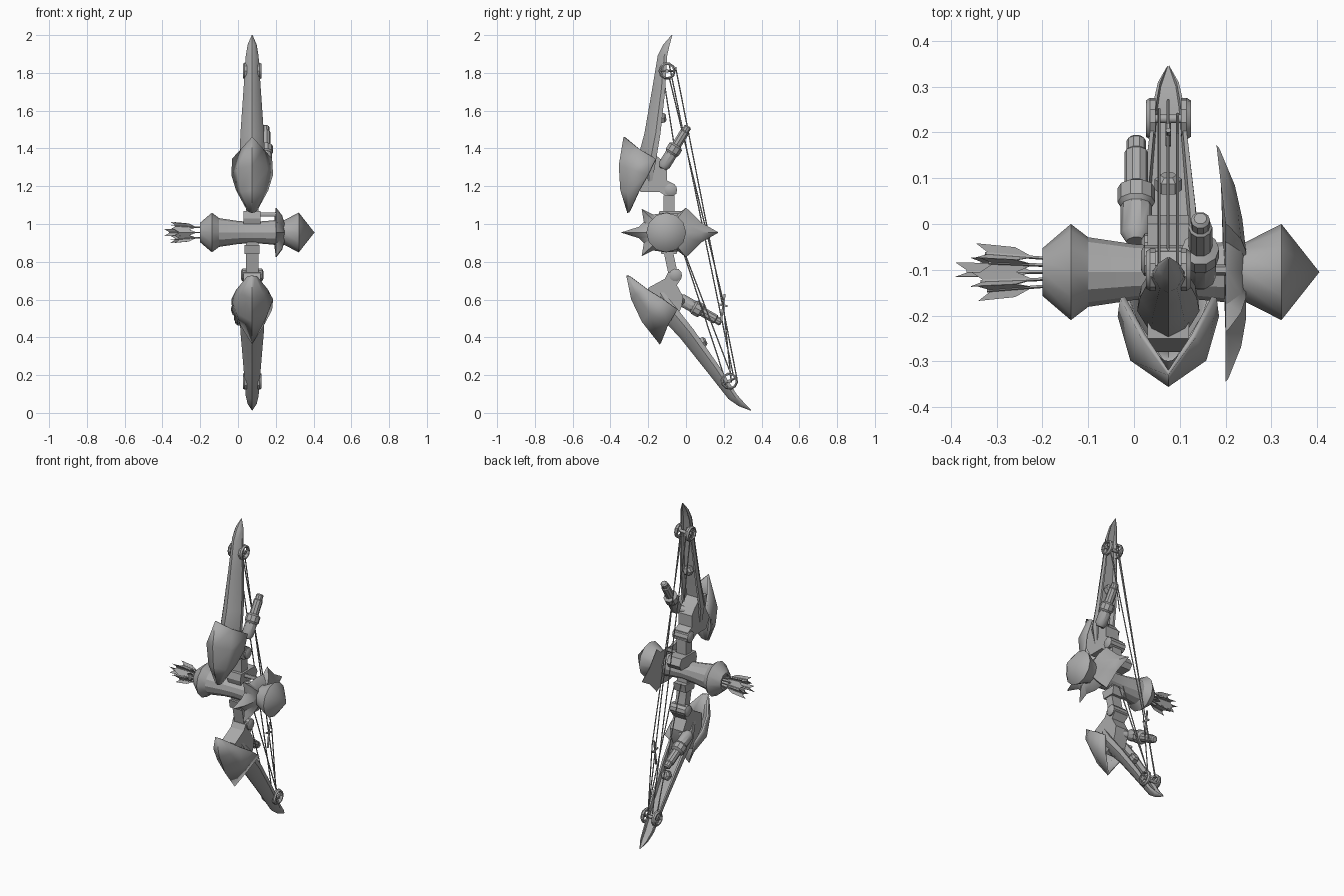
import bpy, bmesh, math, random
from mathutils import Vector, Matrix

if "Cube" in bpy.data.objects:
    bpy.data.objects.remove(bpy.data.objects["Cube"])

random.seed(4)
grey = bpy.data.materials.new("grey")
grey.diffuse_color = (0.4, 0.4, 0.4, 1)
grey.use_nodes = True
grey.node_tree.nodes["Principled BSDF"].inputs["Base Color"].default_value = grey.diffuse_color
I = Matrix.Identity(4)


def build(name, verts, faces, M=I, angle=32):
    """Mesh object from points, cleaned, placed by M, smooth with sharp edges."""
    bm = bmesh.new()
    vs = [bm.verts.new(v) for v in verts]
    for f in faces:
        bm.faces.new([vs[i] for i in f])
    bmesh.ops.remove_doubles(bm, verts=bm.verts, dist=0.0004)
    bmesh.ops.recalc_face_normals(bm, faces=bm.faces)
    bm.transform(M)
    me = bpy.data.meshes.new(name)
    bm.to_mesh(me)
    bm.free()
    me.shade_smooth()
    me.set_sharp_from_angle(angle=math.radians(angle))
    me.materials.append(grey)
    ob = bpy.data.objects.new(name, me)
    bpy.context.collection.objects.link(ob)
    return ob


def loft(name, rings, M=I, caps=True, angle=32):
    """Skin closed rings that all have the same point count."""
    n = len(rings[0])
    verts = [p for r in rings for p in r]
    faces = [(i*n + j, i*n + (j+1) % n, (i+1)*n + (j+1) % n, (i+1)*n + j)
             for i in range(len(rings)-1) for j in range(n)]
    if caps:
        faces += [tuple(range(n)), tuple((len(rings)-1)*n + j for j in range(n))]
    return build(name, verts, faces, M, angle)


def lathe(name, profile, origin, axis, segs=10, M=I, angle=32):
    """Turn (distance, radius) points about an axis."""
    R = Matrix.Translation(origin) @ Vector(axis).to_track_quat('Z', 'Y').to_matrix().to_4x4()
    rings = [[(r*math.cos(2*math.pi*k/segs), r*math.sin(2*math.pi*k/segs), d)
              for k in range(segs)] for d, r in profile]
    closed = profile[0] == profile[-1]
    caps = not closed and profile[0][1] > 0 and profile[-1][1] > 0
    return loft(name, rings, M @ R, caps, angle)


def rod(name, a, b, r, segs=6, M=I):
    d = Vector(b) - Vector(a)
    return lathe(name, [(0, r), (d.length, r)], a, d, segs, M, 60)


def prism(name, outline, x0, x1, M=I):
    """Side outline (y, z) extruded across x."""
    return loft(name, [[(x, y, z) for y, z in outline] for x in (x0, x1)], M, True, 25)


def limb(side, M):
    """One bow limb; the hinge pin is the local origin and the tip points up."""
    # Blade: ridge at the front, hollow channel at the back
    rings = []
    for w, f, b, h in [(0.04, -.16, -.10, .045), (.15, -.18, -.08, .068), (.3, -.14, -.055, .062),
                       (.53, -.10, -.03, .046), (.71, -.07, -.02, .034),
                       (.77, -.04, -.006, .024), (.82, .003, .008, .002)]:
        d = b - f
        half = [(.55*h, f + .2*d), (h, f + .7*d), (.95*h, b), (.75*h, b), (.68*h, b - .3*d)]
        rings.append([(0, f, w)] + [(x, y, w) for x, y in half] +
                     [(-x, y, w) for x, y in reversed(half)])
    loft(side + "_limb_blade", rings, M, True, 35)

    # Curved guard plate wrapping the root of the blade
    cols = [[(0, -.225, -.12), (0, -.262, 0), (0, -.270, .13), (0, -.245, .28)],
            [(.012, -.222, -.116), (.055, -.228, -.01), (.078, -.215, .11), (.055, -.165, .215)],
            [(.02, -.215, -.11), (.08, -.165, 0), (.105, -.12, .08), (.10, -.08, .165)]]
    mir = [[(-x, y, z) for x, y, z in c] for c in cols[:0:-1]]
    grid = mir + cols
    faces = [(4*i + j, 4*i + j + 1, 4*i + j + 5, 4*i + j + 4) for i in range(4) for j in range(3)]
    guard = build(side + "_guard_plate", [p for c in grid for p in c], faces, M, 40)
    sol = guard.modifiers.new("thickness", 'SOLIDIFY')
    sol.thickness = 0.012
    sol.offset = 0

    # Root block and hinge
    prism(side + "_limb_root", [(.02, .03), (.03, -.02), (-.03, -.03), (-.06, -.01), (-.16, -.01),
                                (-.20, .06), (-.17, .2), (-.10, .2), (-.05, .16), (-.02, .12),
                                (-.02, .05)], -.045, .045, M)
    lathe(side + "_hinge_barrel", [(-.06, .02), (-.052, .034), (.052, .034), (.06, .02)],
          (0, 0, 0), (1, 0, 0), 10, M)
    # Stepped stabiliser tube beside the limb
    a, b = Vector((.07, -.045, .115)), Vector((.07, .09, .335))
    lathe(side + "_stabiliser", [(0, 0), (0, .022), (.02, .034), (.09, .034), (.10, .041),
                                 (.135, .041), (.145, .026), (.225, .026), (.23, .021),
                                 (.255, .021), (.262, .014), (.262, 0)], a, b - a, 10, M)
    rod(side + "_stabiliser_mount", (.02, -.05, .13), (.075, -.03, .14), .022, 8, M)

    # Pulley rings, axle and the stud inside the channel
    for s in (-1, 1):
        o, i = .046, .033
        lathe(side + "_pulley_ring", [(.028*s, i), (.028*s, o), (.04*s, o), (.049*s, .040),
                                      (.049*s, i), (.028*s, i)],
              (0, -.02, .63), (1, 0, 0), 10, M)
        rod(side + "_pulley_spoke", (.035*s, -.06, .63), (.035*s, .02, .63), .006, 4, M)
    rod(side + "_pulley_axle", (-.046, -.02, .63), (.046, -.02, .63), .010, 8, M)
    lathe(side + "_channel_stud", [(0, .03), (.025, .03), (.035, .018)],
          (0, -.06, .38), (0, 1, .1), 6, M)


CX = 0.075
upper = Matrix.Translation((CX, -.08, 1.18))
lower = (Matrix.Translation((CX, -.055, .73)) @ Matrix.Rotation(math.radians(28.7), 4, 'X')
         @ Matrix.Rotation(math.pi, 4, 'Y'))
limb("upper", upper)
limb("lower", lower)

# Central riser with hinge posts
prism("riser", [(-.12, 1.15), (-.06, 1.17), (-.06, 1.06), (-.07, .86), (-.04, .72), (-.09, .72),
                (-.12, .86), (-.135, .95), (-.12, 1.06)], .042, .108)
prism("riser_collar", [(-.15, 1.03), (-.14, 1.07), (.0, 1.07), (.02, 1.03), (.0, 1.0), (-.14, 1.0)],
      .03, .12)
prism("lower_collar", [(-.14, .89), (-.04, .89), (-.05, .84), (-.13, .84)], .035, .115)
rod("sight_pin", (.105, -.10, 1.05), (.20, -.10, 1.05), .012)

# Horizontal quiver tube with a flared mouth and a pointed cap
AY, AZ = -.105, .955
lathe("quiver", [(-.15, 0), (-.15, .04), (-.20, .04), (-.20, .052), (-.138, .105), (-.10, .076),
                 (0, .061), (.075, .056), (.15, .061), (.20, .066), (.245, .066), (.322, .105),
                 (.405, 0)], (0, AY, AZ), (1, 0, 0), 12, I, 28)

# Spiked flange: outline (y, z) about the axis, tips swept back along x
half = [(.278, 0, .18), (.19, .05, .19), (.105, .132, .2), (.065, .10, .2), (0, .105, .2),
        (-.07, .095, .2), (-.13, .125, .2), (-.118, .055, .2), (-.145, .03, .2), (-.24, 0, .2)]
outline = half + [(y, -z, x) for y, z, x in half[-2:0:-1]]
levels = []
for k, dx in ((1, 0), (.97, .006), (.68, .034), (.42, .045)):
    levels.append([(x + dx + (.2 - x)*(1 - k), AY + y*k, AZ + z*k) for y, z, x in outline])
loft("spiked_flange", levels, I, True, 30)

# Arrows with three thin vanes each, fanned out of the quiver mouth
for i in range(7):
    ang = 2*math.pi*i/6
    rad = 0 if i == 6 else .03
    end = -.36 - random.uniform(-.03, .035)
    d = Vector((0, math.cos(ang), math.sin(ang)))
    a = Vector((-.15, AY, AZ)) + d*rad*.9
    b = Vector((end, AY, AZ)) + d*rad*1.4
    rod("arrow_shaft", a, b - (b - a)*.1, .004, 5)
    ax = (b - a).normalized()
    base = a + ax*.07
    for j in range(3):
        t = ang + 2*math.pi*j/3
        n = Vector((0, math.cos(t), math.sin(t)))
        u = ax.cross(n).normalized()*.0008
        quad = [base, b - ax*.03, b + n*.021, base + ax*.04 + n*.019]
        loft("arrow_vane", [[p + u for p in quad], [p - u for p in quad]])

# Bowstrings and cables
for x, p, q in [(CX, (-.055, 1.83), (.27, .18)), (CX - .02, (-.09, 1.85), (.25, .20)),
                (CX + .02, (-.09, 1.78), (.195, .60)), (CX + .02, (.195, .60), (.24, .16)),
                (CX - .02, (-.03, .90), (.21, .17)), (CX + .02, (-.02, .88), (.24, .20)),
                (CX - .02, (-.12, 1.78), (-.06, 1.40))]:
    rod("bowstring", (x, *p), (x, *q), .0035, 5)
# Nocking hook on the string
rod("nock_post", (CX, .185, .48), (CX, .205, .63), .006)
rod("nock_bar", (CX, .17, .575), (CX, .22, .565), .006)
